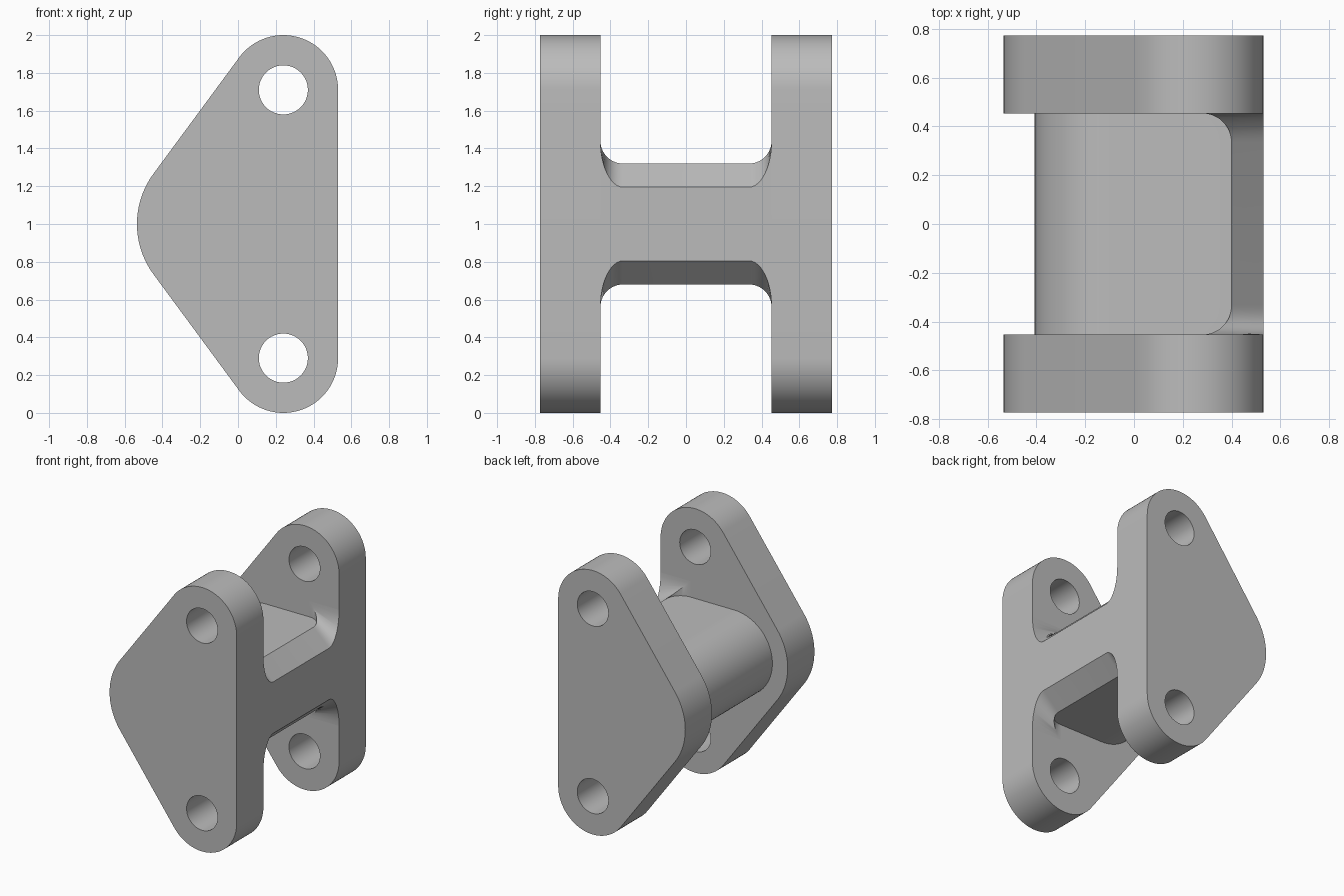
import bpy, bmesh
from math import sin, cos, pi, atan2, sqrt

cube = bpy.data.objects.get("Cube")
if cube:
    bpy.data.objects.remove(cube, do_unlink=True)

grey = bpy.data.materials.new("plain_grey")
grey.use_nodes = True
GREY = (0.5, 0.5, 0.5, 1.0)
grey.diffuse_color = GREY
grey.node_tree.nodes["Principled BSDF"].inputs["Base Color"].default_value = GREY

MID = 1.0                        # height of the symmetry plane
RIGHT = 0.53                     # flat side
NOSE_X, NOSE_R = -0.087, 0.448   # rounded nose of the side plates
LOBE_X, LOBE_Z, LOBE_R = 0.24, 0.71, 0.29
INNER, OUTER = 0.453, 0.773      # plate faces along y


def arc(cx, cz, r, start, end, steps):
    return [(cx + r * cos(start + (end - start) * i / steps),
             cz + r * sin(start + (end - start) * i / steps))
            for i in range(steps + 1)]


def finish(obj):
    obj.data.materials.clear()
    obj.data.materials.append(grey)
    bpy.ops.object.select_all(action='DESELECT')
    obj.select_set(True)
    bpy.context.view_layer.objects.active = obj
    if obj.type == 'CURVE':
        bpy.ops.object.convert(target='MESH')
        obj = bpy.context.object
        bm = bmesh.new()
        bm.from_mesh(obj.data)
        bmesh.ops.remove_doubles(bm, verts=bm.verts, dist=0.0001)
        bmesh.ops.recalc_face_normals(bm, faces=bm.faces)
        bm.to_mesh(obj.data)
        bm.free()
    bpy.ops.object.shade_smooth_by_angle(angle=pi / 7)


# Side plates: outline tangent to two lobes and the nose, with two bolt holes
dx, dz = LOBE_X - NOSE_X, LOBE_Z
tangent = atan2(dz, dx) + pi / 2 - atan2(NOSE_R - LOBE_R,
                                         sqrt(dx * dx + dz * dz - (NOSE_R - LOBE_R) ** 2))
outline = (arc(LOBE_X, MID + LOBE_Z, LOBE_R, 0, tangent, 32)
           + arc(NOSE_X, MID, NOSE_R, tangent, 2 * pi - tangent, 32)
           + arc(LOBE_X, MID - LOBE_Z, LOBE_R, 2 * pi - tangent, 2 * pi, 32))
holes = [arc(LOBE_X, MID + s * LOBE_Z, 0.13, 0, 2 * pi, 48)[:-1] for s in (1, -1)]


def side_plate(name, side):
    curve = bpy.data.curves.new(name, 'CURVE')
    curve.dimensions = '2D'
    curve.fill_mode = 'BOTH'
    curve.extrude = (OUTER - INNER) / 2
    for loop in [outline] + holes:
        spline = curve.splines.new('POLY')
        spline.points.add(len(loop) - 1)
        for point, (x, z) in zip(spline.points, loop):
            point.co = (x, z, 0, 1)
        spline.use_cyclic_u = True
    obj = bpy.data.objects.new(name, curve)
    bpy.context.collection.objects.link(obj)
    obj.rotation_euler.x = pi / 2
    obj.location.y = side * (INNER + OUTER) / 2
    finish(obj)


side_plate("front_plate", -1)
side_plate("back_plate", 1)

# Connecting core: round-backed bar, bevelled on the flat side,
# with fillets flaring into both plates
CORE_R, FILLET, STEPS = 0.32, 0.12, 12
BEVEL_X, BEVEL_Z = 0.4, 0.195


def core_section(t):
    ridge_x = BEVEL_X - FILLET * (1 - cos(t))
    ridge_z = CORE_R + FILLET * (1 - cos(t))
    edge_z = BEVEL_Z + (CORE_R + FILLET - BEVEL_Z) * (1 - cos(t))
    upper = [(RIGHT, edge_z), (ridge_x, ridge_z), (ridge_x, CORE_R)]
    back = arc(NOSE_X, 0, CORE_R, pi / 2, 3 * pi / 2, 40)
    return upper + back + [(x, -z) for x, z in reversed(upper)]


bm = bmesh.new()
rings = []
for side in (-1, 1):
    for i in range(STEPS + 1):
        t = pi / 2 * (STEPS - i if side < 0 else i) / STEPS
        y = side * (INNER - FILLET * (1 - sin(t)))
        rings.append([bm.verts.new((x, y, MID + z)) for x, z in core_section(t)])
for a, b in zip(rings, rings[1:]):
    for i in range(len(a)):
        j = (i + 1) % len(a)
        bm.faces.new((a[i], a[j], b[j], b[i]))
bmesh.ops.remove_doubles(bm, verts=bm.verts, dist=0.0001)
bmesh.ops.recalc_face_normals(bm, faces=bm.faces)
mesh = bpy.data.meshes.new("connecting_core")
bm.to_mesh(mesh)
bm.free()
core = bpy.data.objects.new("connecting_core", mesh)
bpy.context.collection.objects.link(core)
finish(core)
